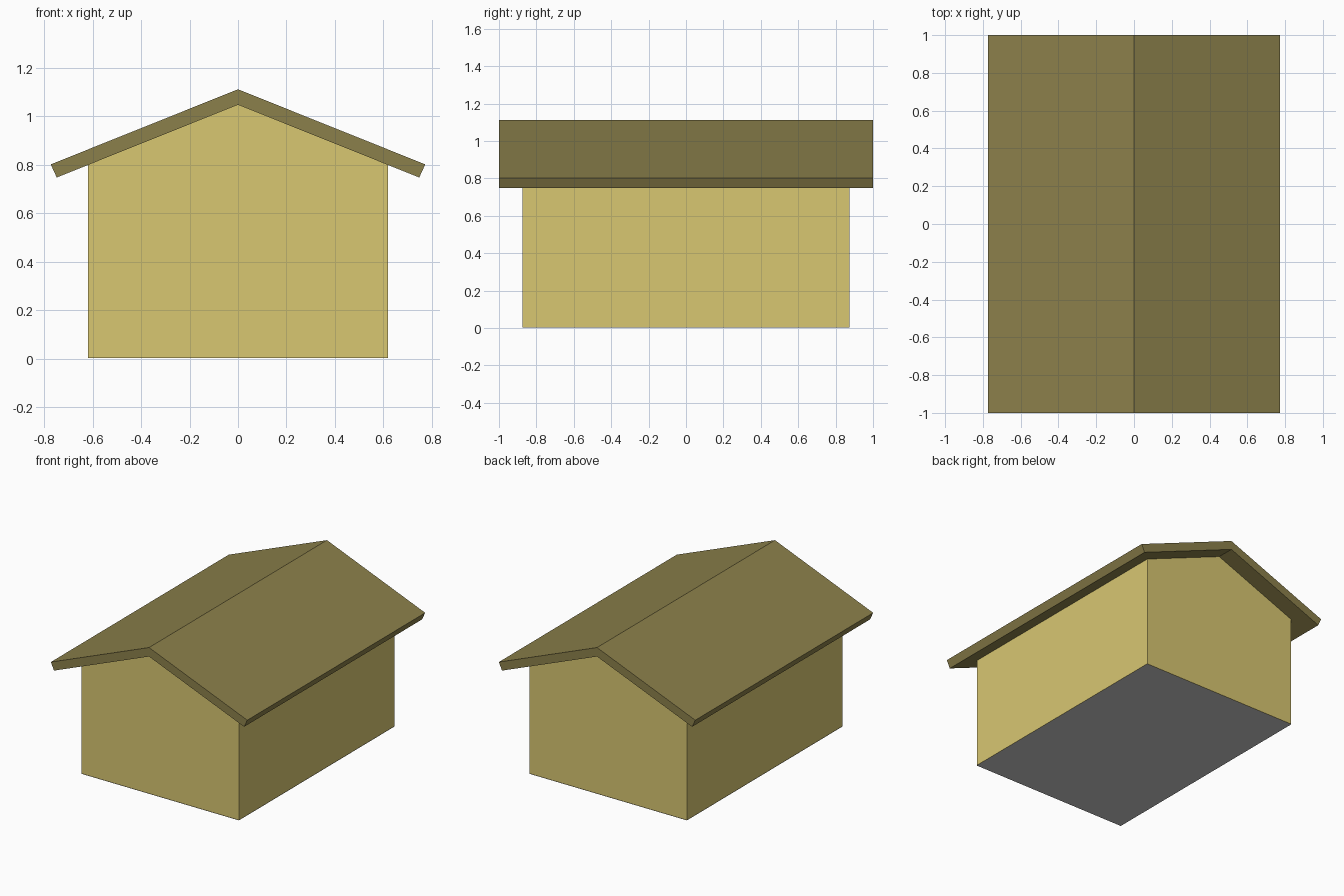
import bpy, bmesh

if "Cube" in bpy.data.objects:
    bpy.data.objects.remove(bpy.data.objects["Cube"])


def material(name, color):
    mat = bpy.data.materials.new(name)
    mat.diffuse_color = (*color, 1)
    mat.use_nodes = True
    mat.node_tree.nodes["Principled BSDF"].inputs["Base Color"].default_value = mat.diffuse_color
    return mat


def prism(name, profile, half_depth, mat=None):
    """Extrude an (x, z) profile along y, centred on y = 0."""
    bm = bmesh.new()
    face = bm.faces.new([bm.verts.new((x, -half_depth, z)) for x, z in profile])
    ext = bmesh.ops.extrude_face_region(bm, geom=[face], use_keep_orig=True)
    verts = [g for g in ext["geom"] if isinstance(g, bmesh.types.BMVert)]
    bmesh.ops.translate(bm, verts=verts, vec=(0, 2 * half_depth, 0))
    bmesh.ops.recalc_face_normals(bm, faces=bm.faces)
    mesh = bpy.data.meshes.new(name)
    bm.to_mesh(mesh)
    bm.free()
    obj = bpy.data.objects.new(name, mesh)
    bpy.context.collection.objects.link(obj)
    if mat:
        mesh.materials.append(mat)
    return obj


wall_mat = material("wall_paint", (0.69, 0.57, 0.167))
roof_mat = material("roof_brown", (0.26, 0.217, 0.07))
W, D, EAVE, RIDGE = 0.62, 0.875, 0.80, 1.048

# Walls: gabled prism opened at floor and slopes, thickened inward
walls = prism("walls", [(-W, 0.002), (W, 0.002), (W, EAVE), (0, RIDGE), (-W, EAVE)],
              D, wall_mat)
bm = bmesh.new()
bm.from_mesh(walls.data)
bm.normal_update()
bmesh.ops.delete(bm, geom=[f for f in bm.faces if abs(f.normal.z) > 0.1], context='FACES')
bm.to_mesh(walls.data)
bm.free()
solid = walls.modifiers.new("thickness", 'SOLIDIFY')
solid.thickness = 0.055
solid.offset = -1

# Roof: mitred chevron overhanging all sides
prism("roof", [(-0.773, 0.802), (-0.748, 0.748), (0, RIDGE),
               (0.748, 0.748), (0.773, 0.802), (0, 1.112)], 1.0, roof_mat)

# Floor: thin sheet closing the underside
bpy.ops.mesh.primitive_plane_add(size=2)
floor = bpy.context.object
floor.name = "floor"
floor.scale = (W, D, 1)
